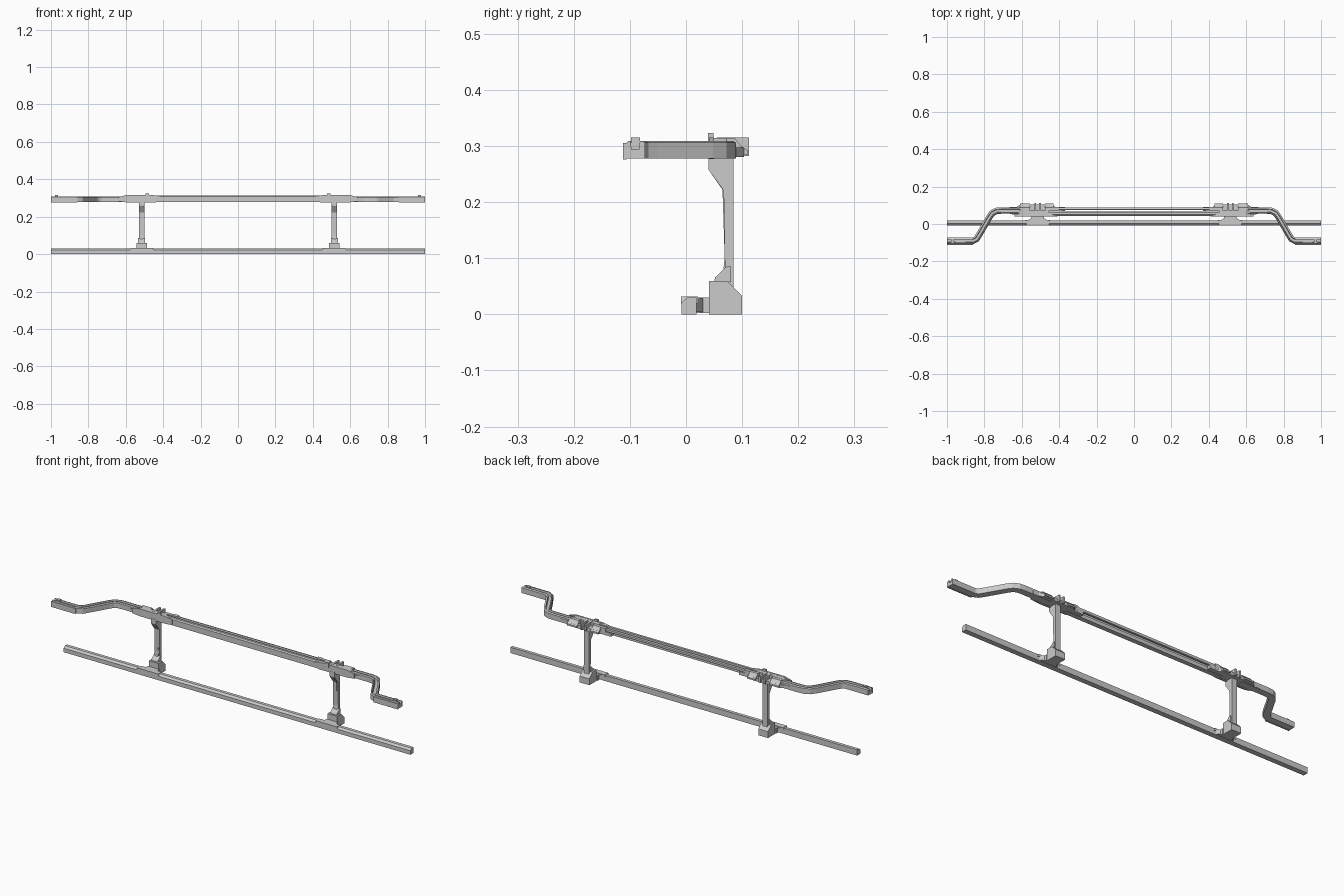
import bpy, bmesh
from mathutils import Vector

if "Cube" in bpy.data.objects:
    bpy.data.objects.remove(bpy.data.objects["Cube"])


def finish(name, bm):
    bmesh.ops.recalc_face_normals(bm, faces=bm.faces)
    me = bpy.data.meshes.new(name)
    bm.to_mesh(me)
    bm.free()
    ob = bpy.data.objects.new(name, me)
    bpy.context.collection.objects.link(ob)
    return ob


def prism(name, pts, axis, lo, hi):
    """Extrude a 2D outline along an axis: x takes (y,z), y takes (x,z), z takes (x,y)."""
    def put(p, t):
        a, b = p
        return {'x': (t, a, b), 'y': (a, t, b), 'z': (a, b, t)}[axis]
    bm = bmesh.new()
    rings = [[bm.verts.new(put(p, t)) for p in pts] for t in (lo, hi)]
    bridge(bm, rings)
    return finish(name, bm)


def bridge(bm, rings):
    n = len(rings[0])
    for a, b in zip(rings, rings[1:]):
        for i in range(n):
            j = (i + 1) % n
            bm.faces.new((a[i], a[j], b[j], b[i]))
    bm.faces.new(rings[0])
    bm.faces.new(rings[-1])


def box(name, x0, x1, y0, y1, z0, z1):
    return prism(name, [(x0, y0), (x1, y0), (x1, y1), (x0, y1)], 'z', z0, z1)


def sweep(name, path, profile):
    """Sweep a (sideways, z) profile along a flat path with mitred corners."""
    bm = bmesh.new()
    pts = [Vector(p) for p in path]
    rings = []
    for i, p in enumerate(pts):
        d0 = (p - pts[i - 1]).normalized() if i else (pts[1] - p).normalized()
        d1 = (pts[i + 1] - p).normalized() if i < len(pts) - 1 else d0
        n0, n1 = Vector((-d0.y, d0.x)), Vector((-d1.y, d1.x))
        m = (n0 + n1).normalized()
        m /= m.dot(n0)
        rings.append([bm.verts.new((p.x + m.x * s, p.y + m.y * s, z)) for s, z in profile])
    bridge(bm, rings)
    return finish(name, bm)


def mirrored(ob):
    ob.modifiers.new("mirror", 'MIRROR').use_axis = (True, False, False)
    return ob


# Lower rail with a chamfered front edge
prism("lower_rail", [(-.008, 0), (.019, 0), (.019, .03), (.002, .03), (-.008, .021)], 'x', -1, 1)

# Upper centre beam (stepped section) and thin rear rod
prism("upper_beam", [(.044, .278), (.068, .278), (.068, .297), (.062, .297), (.062, .313),
                     (.05, .313), (.044, .308)], 'x', -.46, .46)
prism("rear_rod", [(.076, .298), (.086, .298), (.088, .301), (.088, .310), (.078, .312),
                   (.076, .309)], 'x', -.46, .46)

# Cranked arms: open channel swept outward
channel = [(-.017, .278), (.017, .278), (.017, .306), (.011, .309), (.008, .309), (.006, .294),
           (-.007, .294), (-.009, .309), (-.013, .309), (-.017, .304)]
mirrored(sweep("cranked_arm", [(.56, .072), (.71, .072), (.735, .070), (.757, .059), (.772, .039),
                               (.828, -.058), (.842, -.080), (.862, -.090), (1, -.090)], channel))
# Arm tip details
mirrored(box("tip_flange", .86, 1, -.112, -.106, .276, .305))
mirrored(box("tip_stud", .962, .978, -.098, -.082, .292, .315))
mirrored(box("tip_ledge", .90, .955, -.098, -.082, .29, .300))

# Saddle joining beam and arm
mirrored(prism("saddle", [(.40, .044), (.62, .044), (.665, .055), (.665, .09), (.63, .09),
                          (.61, .103), (.44, .103), (.42, .09), (.37, .09), (.37, .07), (.40, .066)],
               'z', .280, .297))
mirrored(prism("saddle_cap", [(.455, .314), (.455, .297), (.60, .297), (.62, .302), (.60, .314)],
               'y', .050, .072))
mirrored(prism("saddle_end_plate", [(.072, .290), (.11, .284), (.11, .292), (.098, .300),
                                    (.088, .313), (.072, .313)], 'x', .555, .61))
mirrored(prism("saddle_inner_plate", [(.072, .290), (.11, .284), (.11, .292), (.098, .300),
                                      (.088, .313), (.072, .313)], 'x', .43, .475))
mirrored(prism("saddle_front_plate", [(.44, .277), (.60, .277), (.64, .282), (.64, .305),
                                      (.60, .315), (.45, .315), (.41, .308), (.41, .282)],
               'y', .041, .050))
# Clamp lugs, top stud and rod wedge
for i, x in enumerate((.503, .528)):
    mirrored(box(f"clamp_lug_{i}", x - .005, x + .005, .055, .112, .282, .315))
mirrored(box("top_stud", .475, .495, .039, .049, .30, .323))
mirrored(box("rod_clamp", .40, .43, .072, .091, .29, .314))

# Post: slim stem with an upper gusset and a flared foot
mirrored(prism("post_rear_plate", [(.070, .04), (.085, .04), (.085, .285), (.066, .285)],
               'x', .501, .530))
mirrored(prism("post_web", [(.063, .05), (.080, .05), (.080, .285), (.040, .285), (.040, .258),
                            (.065, .222), (.069, .10)], 'x', .508, .523))
mirrored(prism("post_gusset", [(.040, .285), (.040, .258), (.066, .222), (.075, .222),
                               (.085, .285)], 'x', .501, .530))
mirrored(prism("post_flare", [(.050, .058), (.080, .058), (.080, .085), (.072, .085),
                              (.052, .066)], 'x', .497, .535))

# Foot block with a bevelled rear edge
mirrored(prism("foot_block", [(.041, 0), (.100, 0), (.100, .033), (.074, .059), (.041, .059)],
               'x', .487, .543))
# Bracket tying the foot to the lower rail
mirrored(box("foot_link", .482, .548, .018, .042, .002, .030))
mirrored(prism("rail_clamp", [(.45, .019), (.58, .019), (.575, .032), (.455, .032)],
               'y', -.0085, .021))
mirrored(prism("rail_clamp_back", [(.46, .018), (.57, .018), (.55, .030), (.48, .030)],
               'z', .004, .028))
